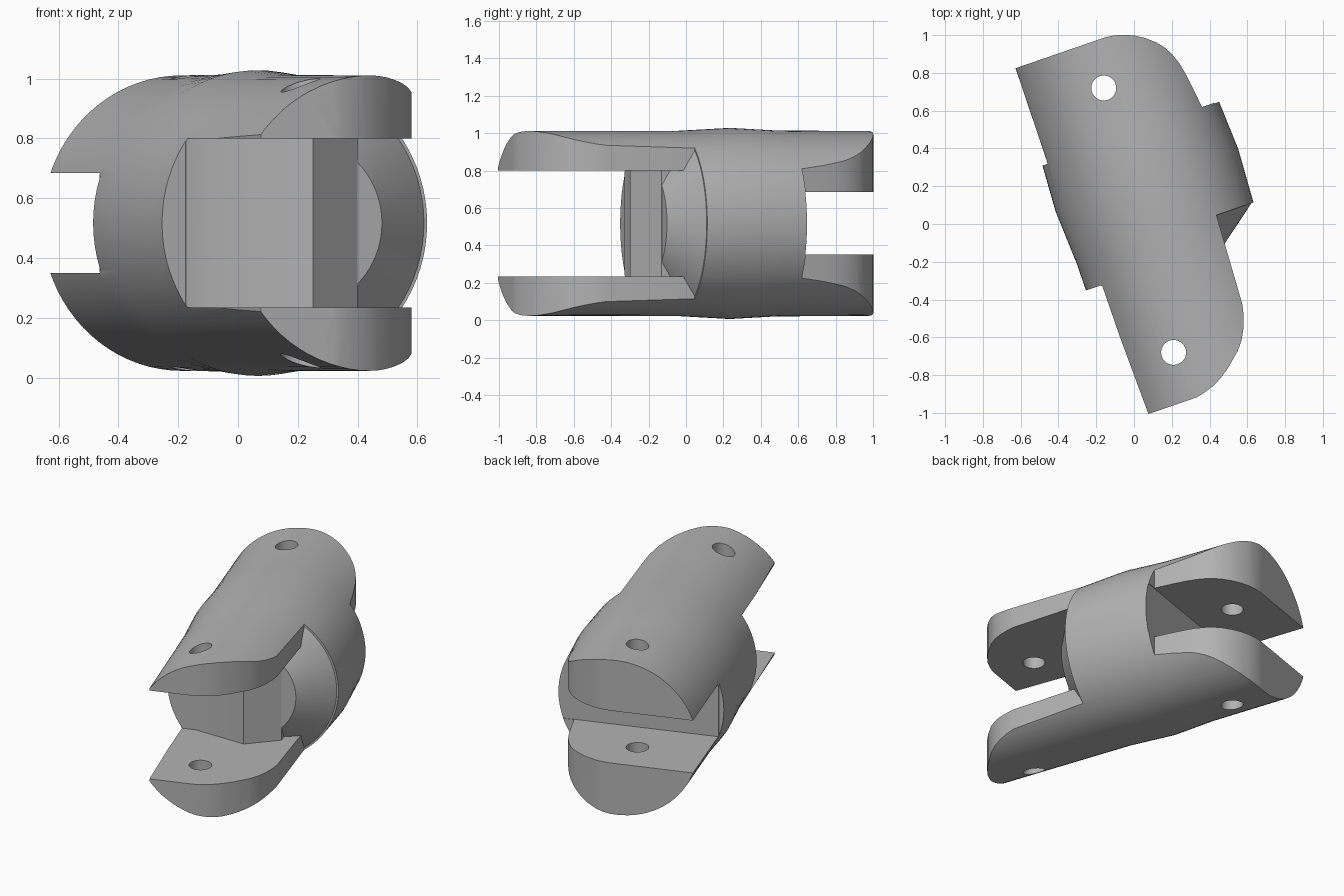
import bpy, bmesh, math
from mathutils import Matrix

if "Cube" in bpy.data.objects:
    bpy.data.objects.remove(bpy.data.objects["Cube"])

TURN = Matrix.Rotation(math.radians(19), 4, 'Z')   # part lies turned about z
MID_U, MID_Z = 0.14, 0.517                         # axis of the barrel

metal = bpy.data.materials.new("grey_metal")
metal.use_nodes = True
GREY = (0.45, 0.45, 0.45, 1)
metal.diffuse_color = GREY
metal.node_tree.nodes["Principled BSDF"].inputs["Base Color"].default_value = GREY


def finish(bm, name):
    bmesh.ops.recalc_face_normals(bm, faces=bm.faces)
    bm.transform(TURN)
    mesh = bpy.data.meshes.new(name)
    bm.to_mesh(mesh)
    bm.free()
    mesh.materials.append(metal)
    ob = bpy.data.objects.new(name, mesh)
    bpy.context.collection.objects.link(ob)
    return ob


def revolve(name, profile):
    """Spin (radius, position) points around the barrel axis."""
    bm = bmesh.new()
    verts = [bm.verts.new((MID_U + r, v, MID_Z)) for r, v in profile]
    edges = [bm.edges.new(p) for p in zip(verts, verts[1:])]
    bmesh.ops.spin(bm, geom=verts + edges, cent=(MID_U, 0, MID_Z), axis=(0, 1, 0),
                   angle=math.tau, steps=80)
    bmesh.ops.remove_doubles(bm, verts=bm.verts, dist=1e-4)
    return finish(bm, name)


def prism(name, outline, z0=-0.2, z1=1.3):
    """Extrude a plan outline upward."""
    bm = bmesh.new()
    face = bm.faces.new([bm.verts.new((u, v, z0)) for u, v in outline])
    top = bmesh.ops.extrude_face_region(bm, geom=[face])["geom"]
    bmesh.ops.translate(bm, vec=(0, 0, z1 - z0),
                        verts=[g for g in top if isinstance(g, bmesh.types.BMVert)])
    return finish(bm, name)


def disc(u, v, r, n=40):
    return [(u + r * math.cos(math.tau * i / n), v + r * math.sin(math.tau * i / n))
            for i in range(n)]


# Barrel with a slight ridge at its middle
barrel = revolve("knuckle_body", [(0, -0.976), (0.494, -0.976), (0.495, -0.1), (0.511, 0.2),
                                  (0.497, 0.46), (0.494, 0.984), (0, 0.984)])
# Conical shoulder at the front of the collar
shoulder = revolve("cone_shoulder", [(0, -0.2528), (0.282, -0.2528), (0.484, -0.098),
                                     (0.484, 0), (0, 0)])

cutters = [
    # Front slot with the wedge-shaped floor
    prism("front_slot", [(-0.9, -1.2), (0.9, -1.2), (0.9, -0.098), (0.336, -0.098),
                         (0.336, -0.253), (0.139, -0.365), (-0.183, -0.254),
                         (-0.9, -0.252)], 0.234, 0.8),
    # Back slot
    prism("back_slot", [(-0.9, 0.465), (0.9, 0.465), (0.9, 1.2), (-0.9, 1.2)], 0.35, 0.685),
    # Rounded side of the front prongs
    prism("front_rounding", [(0.9, -0.098), (0.428, -0.098), (0.404, -0.59), (0.392, -0.643),
                             (0.369, -0.709), (0.34, -0.764), (0.302, -0.813),
                             (0.225, -0.881), (0.17, -0.92), (0.117, -0.948), (0.06, -0.966),
                             (0.01, -0.977), (0, -1.2), (0.9, -1.2)]),
    # Straight side of the front prongs
    prism("front_side", [(-0.9, -0.25), (-0.272, -0.25), (-0.25, -1.2), (-0.9, -1.2)]),
    # Rounded side of the back prongs
    prism("back_rounding", [(0.9, 0.468), (0.542, 0.468), (0.529, 0.58), (0.516, 0.668),
                            (0.503, 0.73), (0.482, 0.786), (0.458, 0.83), (0.426, 0.869),
                            (0.38, 0.909), (0.33, 0.941), (0.269, 0.967), (0.22, 0.979),
                            (0.17, 0.985), (0.16, 1.2), (0.9, 1.2)]),
    # Straight side of the back prongs
    prism("back_side", [(-0.9, 0.45), (-0.329, 0.45), (-0.329, 1.2), (-0.9, 1.2)]),
    # Pin holes
    prism("front_pin_hole", disc(-0.023, -0.711, 0.066)),
    prism("back_pin_hole", disc(0.083, 0.733, 0.066)),
]

for helper, mode in [(c, 'DIFFERENCE') for c in cutters] + [(shoulder, 'UNION')]:
    mod = barrel.modifiers.new(helper.name, 'BOOLEAN')
    mod.operation, mod.solver, mod.object = mode, 'EXACT', helper

# Bake the cuts, then drop the helpers
bpy.context.view_layer.update()
result = bpy.data.meshes.new_from_object(
    barrel.evaluated_get(bpy.context.evaluated_depsgraph_get()))
barrel.modifiers.clear()
barrel.data = result
for helper in cutters + [shoulder]:
    bpy.data.objects.remove(helper)
result.materials.clear()
result.materials.append(metal)

bpy.ops.object.select_all(action='DESELECT')
barrel.select_set(True)
bpy.context.view_layer.objects.active = barrel
bpy.ops.object.shade_smooth_by_angle(angle=math.radians(25))
